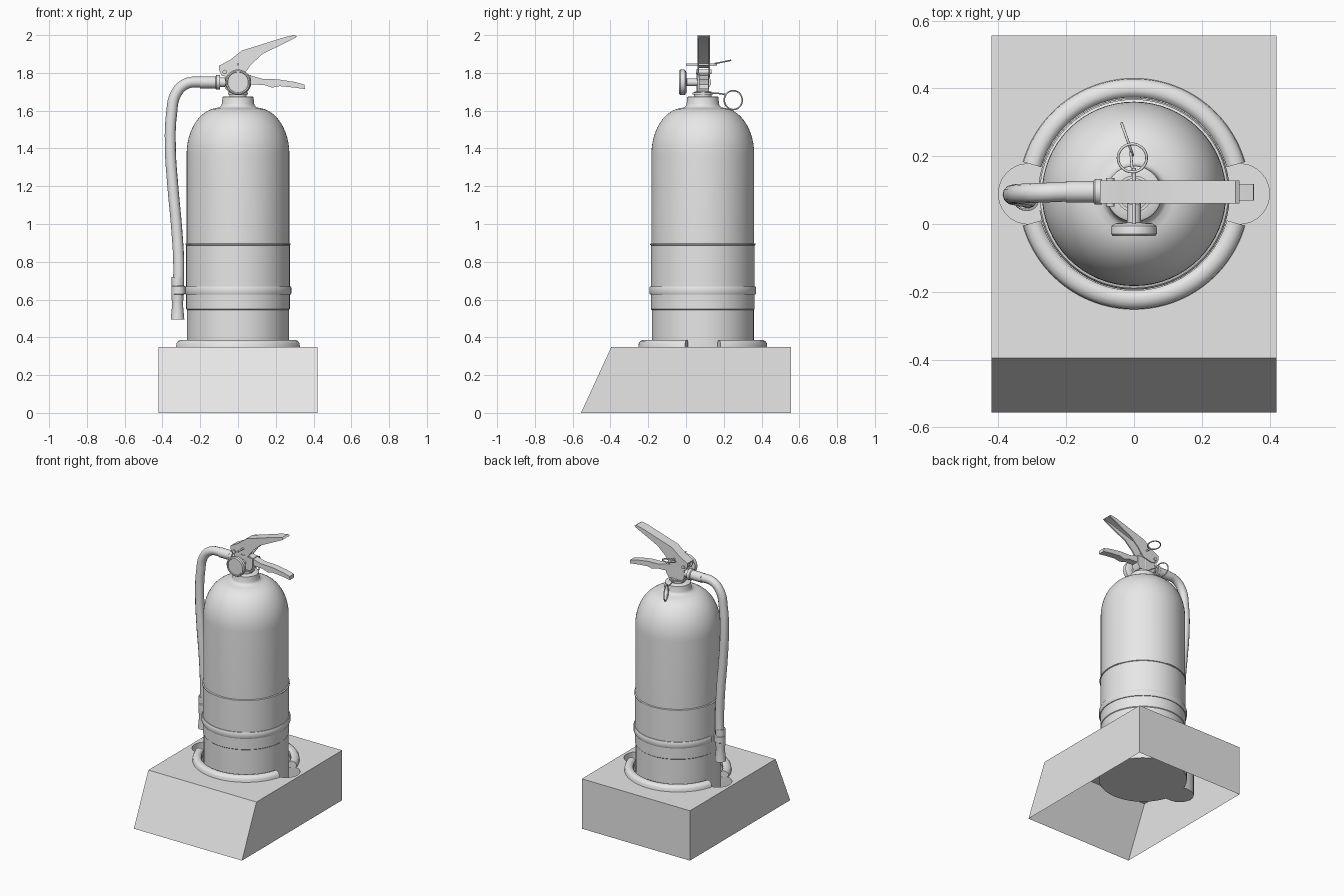
import bpy, bmesh, math
from mathutils import Matrix, Vector

cube = bpy.data.objects.get("Cube")
if cube:
    bpy.data.objects.remove(cube)

grey = bpy.data.materials.new("light_grey")
grey.use_nodes = True
GREY = (0.8, 0.8, 0.8, 1)
grey.diffuse_color = GREY
grey.node_tree.nodes["Principled BSDF"].inputs["Base Color"].default_value = GREY

CY = 0.089          # y of the cylinder axis
TURN = 2 * math.pi


def smooth(ob, angle=35):
    bpy.ops.object.select_all(action="DESELECT")
    ob.select_set(True)
    bpy.context.view_layer.objects.active = ob
    bpy.ops.object.shade_smooth_by_angle(angle=math.radians(angle))


def finish(name, bm, matrix=None, flat=False):
    bmesh.ops.remove_doubles(bm, verts=bm.verts, dist=1e-5)
    bmesh.ops.recalc_face_normals(bm, faces=bm.faces)
    if matrix:
        bm.transform(matrix)
    mesh = bpy.data.meshes.new(name)
    bm.to_mesh(mesh)
    bm.free()
    mesh.materials.append(grey)
    ob = bpy.data.objects.new(name, mesh)
    bpy.context.collection.objects.link(ob)
    if not flat:
        smooth(ob)
    return ob


def lathe(name, profile, matrix=None, arc=None, steps=64):
    """Spin (radius, height) points; an arc in degrees makes a capped segment of a closed profile."""
    bm = bmesh.new()
    a0, a1 = [math.radians(a) for a in arc] if arc else (0, TURN)
    rows = []
    for i in range(steps + 1):
        a = a0 + (a1 - a0) * i / steps
        rows.append([bm.verts.new((r * math.cos(a), r * math.sin(a), z)) for r, z in profile])
    n = len(profile)
    for p, q in zip(rows, rows[1:]):
        for j in range(n if arc else n - 1):
            k = (j + 1) % n
            bm.faces.new((p[j], p[k], q[k], q[j]))
    if arc:
        bm.faces.new(rows[0])
        bm.faces.new(rows[-1])
    return finish(name, bm, matrix or Matrix.Translation((0, CY, 0)))


def plate(name, outline, y0, y1):
    """Extrude an (x, z) outline between two depths."""
    bm = bmesh.new()
    face = bm.faces.new([bm.verts.new((x, y0, z)) for x, z in outline])
    ext = bmesh.ops.extrude_face_region(bm, geom=[face])
    for v in ext["geom"]:
        if isinstance(v, bmesh.types.BMVert):
            v.co.y = y1
    return finish(name, bm)


def tube(name, points, radius, closed=False):
    cu = bpy.data.curves.new(name, "CURVE")
    cu.dimensions = "3D"
    cu.bevel_depth = radius
    cu.bevel_resolution = 4
    cu.resolution_u = 8
    cu.use_fill_caps = True
    sp = cu.splines.new("BEZIER")
    sp.bezier_points.add(len(points) - 1)
    for b, p in zip(sp.bezier_points, points):
        b.co = p
        b.handle_left_type = b.handle_right_type = "AUTO"
    sp.use_cyclic_u = closed
    cu.materials.append(grey)
    ob = bpy.data.objects.new(name, cu)
    bpy.context.collection.objects.link(ob)
    bpy.ops.object.select_all(action="DESELECT")
    ob.select_set(True)
    bpy.context.view_layer.objects.active = ob
    bpy.ops.object.convert(target="MESH")
    smooth(bpy.context.view_layer.objects.active, 50)


def wire_ring(name, centre, u, v, r):
    c, u, v = Vector(centre), Vector(u).normalized(), Vector(v).normalized()
    steps = [TURN * i / 12 for i in range(12)]
    tube(name, [c + r * (u * math.cos(a) + v * math.sin(a)) for a in steps], 0.004, True)


# Stand: open-bottomed shell with a sloped front and a sunken well with two finger recesses
TOP, WELL = 0.35, 0.16
bm = bmesh.new()
low = [bm.verts.new((x, y, 0)) for x, y in ((-.42, -.556), (.42, -.556), (.42, .556), (-.42, .556))]
high = [bm.verts.new((x, y, TOP)) for x, y in ((-.42, -.395), (.42, -.395), (.42, .556), (-.42, .556))]
for i in range(4):
    j = (i + 1) % 4
    bm.faces.new((low[i], low[j], high[j], high[i]))
rim, floor = [], []
EAR, EAR_R, N = 0.31, 0.09, 144
for i in range(N):
    a = TURN * (i + 0.5) / N
    reach = EAR_R ** 2 - (EAR * math.sin(a)) ** 2
    r = 0.283
    if reach > 0:
        r = max(r, EAR * abs(math.cos(a)) + math.sqrt(reach))
    x, y = r * math.cos(a), CY + r * math.sin(a)
    rim.append(bm.verts.new((x, y, TOP)))
    floor.append(bm.verts.new((x, y, WELL)))
edges = [bm.edges.get((high[i], high[(i + 1) % 4])) for i in range(4)]
for i in range(N):
    j = (i + 1) % N
    bm.faces.new((rim[i], rim[j], floor[j], floor[i]))
    edges.append(bm.edges.get((rim[i], rim[j])))
bmesh.ops.triangle_fill(bm, edges=edges, use_beauty=True, normal=(0, 0, 1))
bm.faces.new(floor)
finish("stand", bm)

# Two raised collar halves around the well
collar = [(.285, TOP - .01), (.285, .372), (.293, .383), (.304, .387), (.318, .386),
          (.331, .38), (.339, .368), (.342, TOP - .01)]
for name, start in (("collar_back", 16), ("collar_front", 196)):
    lathe(name, collar, arc=(start, start + 148))

# Cylinder with domed shoulder
body = [(0, .165), (.25, .165), (.27, .19), (.27, .545), (.274, .549), (.274, .887),
        (.279, .889), (.279, .895), (.272, .898), (.272, 1.37)]
for i in range(1, 13):
    a = math.pi / 2 * i / 13
    body.append((.1 + .172 * math.cos(a), 1.37 + .245 * math.sin(a)))
body += [(.1, 1.617), (.09, 1.625), (.086, 1.635), (.082, 1.672), (.076, 1.676), (.046, 1.676),
         (.046, 1.7), (.034, 1.702), (.034, 1.8), (0, 1.8)]
lathe("cylinder", body)

# Strap with a gap beside the hose, and its hose clip
lathe("strap", [(.27, .626), (.279, .626), (.283, .634), (.283, .662), (.279, .67), (.27, .67)],
      arc=(-170, 174))
lathe("hose_clip", [(.028, .625), (.037, .63), (.037, .67), (.028, .675)],
      Matrix.Translation((-.316, .075, 0)), arc=(0, 360), steps=24)

# Hose, end fitting and nozzle
tube("hose", [(-.12, .095, 1.75), (-.2, .095, 1.752), (-.275, .092, 1.742), (-.328, .09, 1.69),
              (-.352, .088, 1.58), (-.358, .086, 1.4), (-.345, .082, 1.2), (-.325, .08, .98),
              (-.314, .076, .8), (-.316, .075, .64)], .029)
along_x = Matrix.Translation((0, .095, 1.75)) @ Matrix.Rotation(-math.pi / 2, 4, "Y")
lathe("hose_fitting", [(0, 0), (.026, 0), (.026, .095), (.038, .095), (.038, .115), (.032, .12),
                       (.032, .2), (0, .2)], along_x, steps=24)
lathe("nozzle", [(0, .72), (.031, .72), (.031, .6), (.028, .58), (.036, .495), (.027, .495),
                 (.02, .56), (0, .56)], Matrix.Translation((-.32, .075, 0)), steps=24)

# Pressure gauge on a short stem
facing = Matrix.Translation((0, CY, 1.75)) @ Matrix.Rotation(math.pi / 2, 4, "X")
lathe("gauge", [(0, 0), (.02, 0), (.02, .085), (.055, .087), (.066, .095), (.068, .105), (.068, .118),
                (.062, .125), (.056, .125), (.054, .12), (0, .12)], facing, steps=48)

# Valve bracket and lower carrying handle
plate("valve_block", [(-.07, 1.72), (-.05, 1.7), (.05, 1.7), (.07, 1.73), (.07, 1.79), (-.07, 1.79)],
      .062, .122)
plate("carry_handle", [(.03, 1.8), (.08, 1.782), (.13, 1.768), (.21, 1.766), (.3, 1.752), (.352, 1.738),
                       (.354, 1.714), (.3, 1.722), (.22, 1.73), (.18, 1.722), (.14, 1.736), (.04, 1.74)],
      .07, .118)

# Squeeze lever: two cheeks joined by a top web
cheek = [(-.1, 1.838), (-.1, 1.815), (-.085, 1.785), (-.04, 1.775), (.03, 1.79), (.07, 1.845),
         (.13, 1.9), (.305, 1.986), (.3, 1.998), (.25, 1.99), (.02, 1.918), (-.04, 1.87)]
web = [(-.1, 1.838), (-.04, 1.87), (.02, 1.918), (.25, 1.99), (.3, 2.0), (.312, 1.992),
       (.252, 1.978), (.025, 1.905), (-.035, 1.857), (-.095, 1.825)]
plate("lever_cheek_front", cheek, .06, .069)
plate("lever_cheek_back", cheek, .119, .128)
plate("lever_web", web, .06, .128)
tube("lever_pivot", [(-.07, .052, 1.805), (-.07, .136, 1.805)], .012)

# Locking pin with pull ring, and the hanging ring on its tether
tube("locking_pin", [(0, 0, 1.845), (0, .165, 1.845)], .006)
wire_ring("pull_ring", (-.005, .195, 1.858), (1, 0, 0), (0, 1, .2), .042)
tube("tether", [(0, .11, 1.69), (-.005, .16, 1.692), (-.01, .215, 1.685)], .004)
wire_ring("hanging_ring", (-.02, .25, 1.656), (-.35, 1, 0), (0, 0, 1), .05)
lathe("tether_collar", [(.034, 1.685), (.054, 1.685), (.054, 1.695), (.034, 1.695)],
      arc=(0, 360), steps=32)
